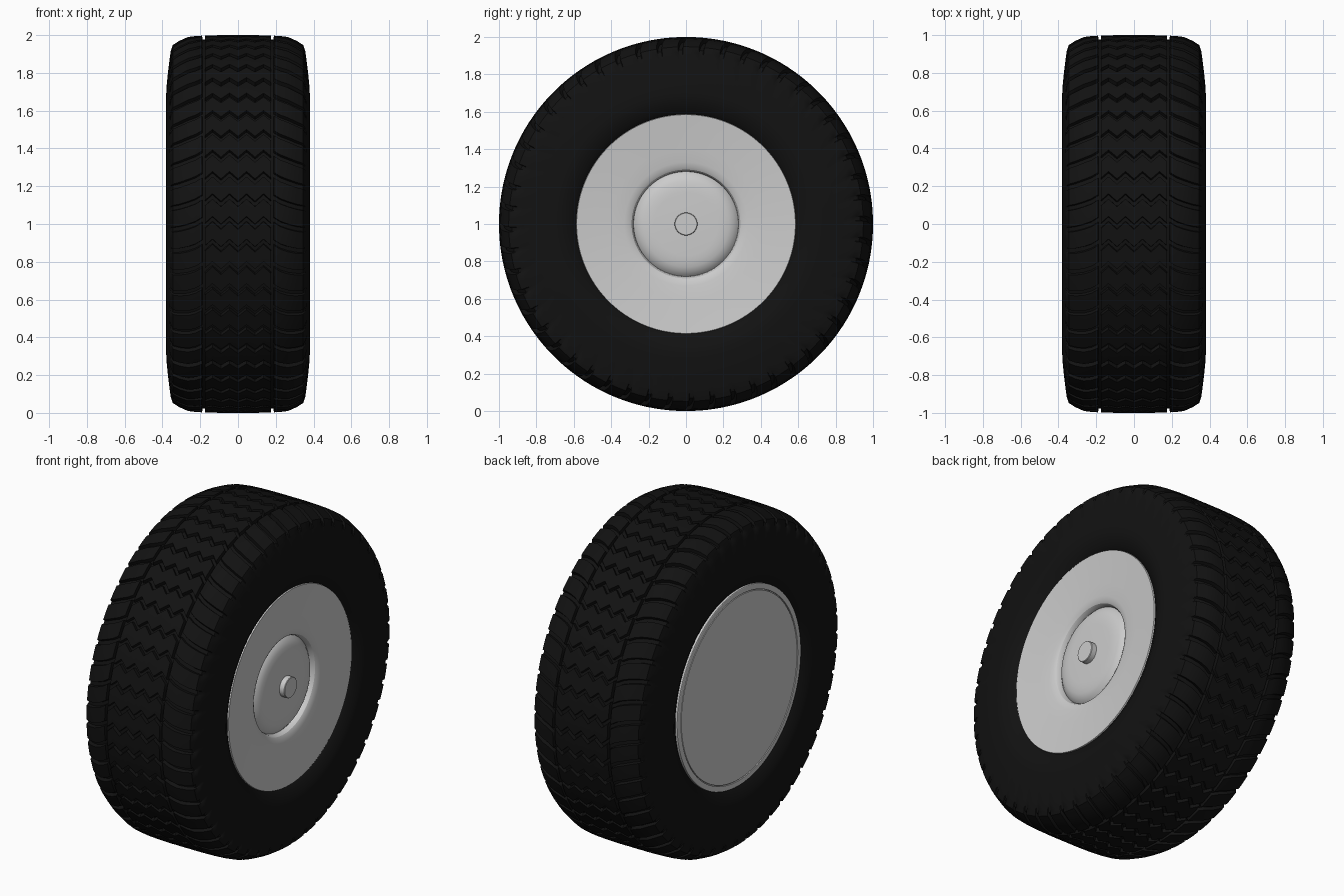
import bpy, bmesh, math

if "Cube" in bpy.data.objects:
    bpy.data.objects.remove(bpy.data.objects["Cube"])

HUB_Z = 1.0
PITCHES = 52          # tread blocks around the tyre


def material(name, rgb):
    m = bpy.data.materials.new(name)
    m.diffuse_color = (*rgb, 1.0)
    m.use_nodes = True
    m.node_tree.nodes["Principled BSDF"].inputs["Base Color"].default_value = m.diffuse_color
    return m


rubber = material("black rubber", (0.006, 0.006, 0.006))
metal = material("light grey metal", (0.6, 0.6, 0.6))


def finish(bm, name, mat, angle):
    bmesh.ops.remove_doubles(bm, verts=bm.verts, dist=1e-5)
    bmesh.ops.recalc_face_normals(bm, faces=bm.faces)
    me = bpy.data.meshes.new(name)
    bm.to_mesh(me)
    bm.free()
    me.materials.append(mat)
    for p in me.polygons:
        p.use_smooth = True
    me.set_sharp_from_angle(angle=math.radians(angle))
    ob = bpy.data.objects.new(name, me)
    bpy.context.collection.objects.link(ob)
    return ob


def skin(bm, rings, close_profile):
    """Join rings of vertices, each ring being one profile, all the way round."""
    n = len(rings[0])
    for i, a in enumerate(rings):
        b = rings[(i + 1) % len(rings)]
        for j in range(n if close_profile else n - 1):
            k = (j + 1) % n
            bm.faces.new((a[j], a[k], b[k], b[j]))


def point(x, r, ang):
    return (x, r * math.sin(ang), HUB_Z + r * math.cos(ang))


def lathe(name, profile, mat, segs=96):
    """Revolve (x, radius) points about the axle; both ends lie on the axis."""
    bm = bmesh.new()
    rings = [[bm.verts.new(point(x, r, 2 * math.pi * i / segs)) for x, r in profile[1:-1]]
             for i in range(segs)]
    skin(bm, rings, False)
    for col, (x, r) in ((0, profile[0]), (-1, profile[-1])):
        c = bm.verts.new(point(x, 0, 0))
        for i in range(segs):
            bm.faces.new((c, rings[i][col], rings[(i + 1) % segs][col]))
    return finish(bm, name, mat, 28)


# Tyre half profile: x, radius, cross-groove depth, groove skew in pitches
half = [
    (0.0, 1.0, 0.022, 0.0), (0.045, 1.0, 0.022, 0.34), (0.09, 1.0, 0.022, 0.0),
    (0.135, 0.999, 0.022, 0.34), (0.174, 0.998, 0.022, 0.05),
    (0.176, 0.976, 0.0, 0.05), (0.188, 0.976, 0.0, 0.3), (0.190, 0.997, 0.022, 0.3),
    (0.225, 0.995, 0.022, 0.12), (0.265, 0.990, 0.022, 0.0), (0.31, 0.970, 0.022, -0.1),
    (0.345, 0.948, 0.018, -0.14), (0.356, 0.915, 0.012, -0.14), (0.362, 0.875, 0.0, -0.1),
    (0.371, 0.80, 0.0, 0.0), (0.378, 0.73, 0.0, 0.0), (0.38, 0.69, 0.0, 0.0),
    (0.374, 0.65, 0.0, 0.0), (0.355, 0.61, 0.0, 0.0), (0.335, 0.58, 0.0, 0.0),
    (0.31, 0.565, 0.0, 0.0),
]
columns = [(-x, r, d, s) for x, r, d, s in reversed(half[1:])] + half

# Tyre: each pitch is a raised block followed by a groove
rows = [(0.0, 0), (0.38, 0), (0.76, 0), (0.79, 1), (0.97, 1)]
bm = bmesh.new()
step = 2 * math.pi / PITCHES
rings = []
for p in range(PITCHES):
    for frac, groove in rows:
        rings.append([bm.verts.new(point(x, r - d * groove, (p + frac + s) * step))
                      for x, r, d, s in columns])
skin(bm, rings, True)
finish(bm, "tyre", rubber, 35)

# Rim: shallow dish outside, recessed hub well, flat closed back
rim = [
    (0.318, 0.0), (0.318, 0.17), (0.316, 0.20), (0.311, 0.23), (0.302, 0.255),
    (0.288, 0.272), (0.280, 0.280), (0.296, 0.283), (0.309, 0.291),
    (0.317, 0.305), (0.322, 0.33), (0.329, 0.40), (0.338, 0.50), (0.347, 0.585),
    (0.335, 0.588), (0.30, 0.57), (-0.30, 0.57), (-0.33, 0.588),
    (-0.353, 0.588), (-0.355, 0.585), (-0.355, 0.556), (-0.349, 0.555),
    (-0.349, 0.551), (-0.354, 0.550), (-0.354, 0.0),
]
lathe("rim", rim, metal)

# Small axle cap in the middle of the hub well
lathe("axle_cap", [(0.352, 0.0), (0.352, 0.058), (0.349, 0.061), (0.30, 0.061), (0.30, 0.0)],
      metal, 48)
